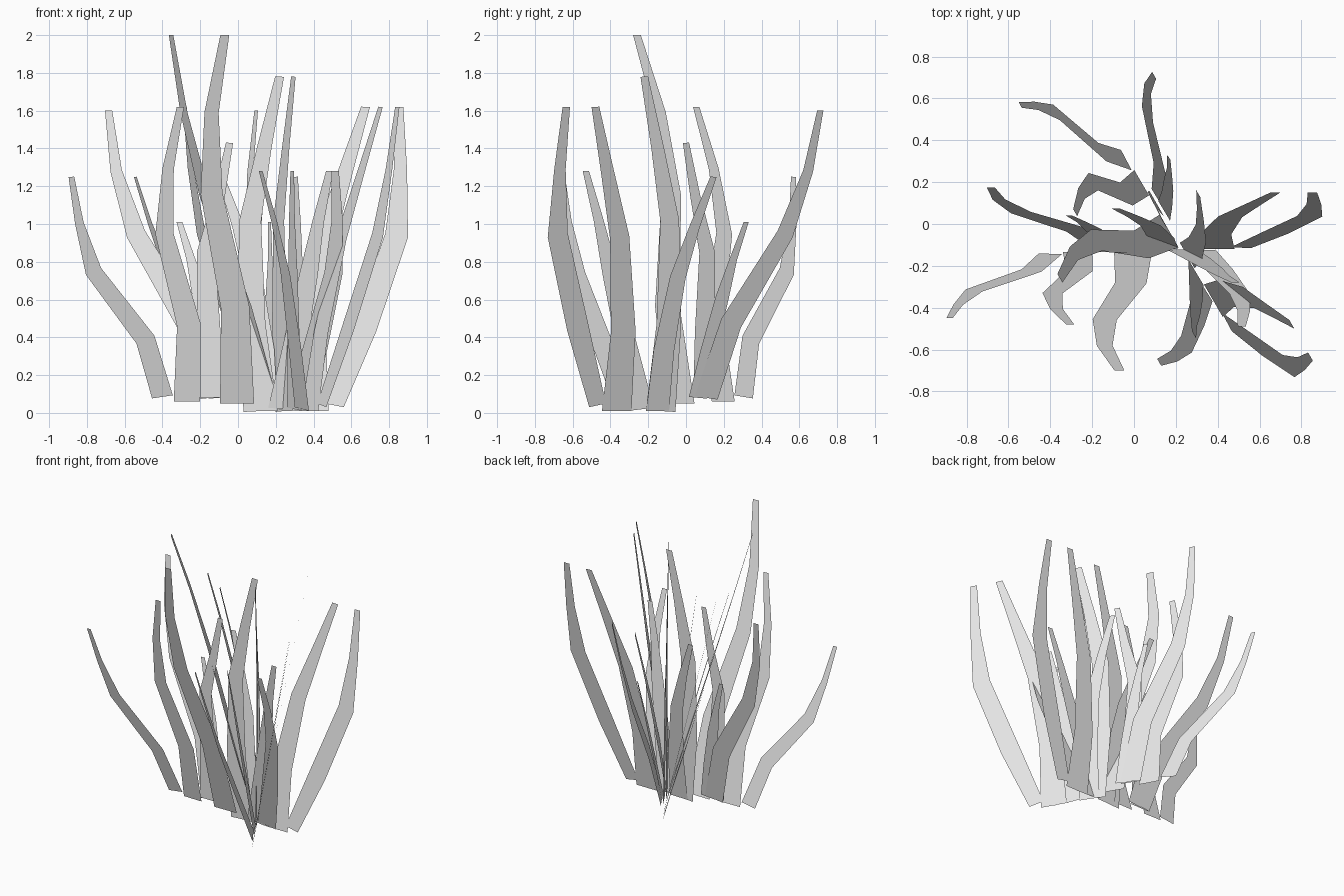
import bpy
import math

if "Cube" in bpy.data.objects:
    bpy.data.objects.remove(bpy.data.objects["Cube"])

# Single flat colour for the whole tuft
grey = bpy.data.materials.new("pale_grey")
grey.diffuse_color = (0.8, 0.8, 0.8, 1)
grey.use_nodes = True
grey.node_tree.nodes["Principled BSDF"].inputs["Base Color"].default_value = grey.diffuse_color

RINGS = (0, .26, .57, .79, 1)            # ring heights as fractions of blade length
TILT = (.5, .8, .8, .8, .15)             # how far each ring turns square to the bend
WIDE = (.18, .15, .115, .075, .047)      # taper of broad blades
MID = (.14, .125, .095, .06, .038)       # taper of medium blades
SLIM = (.11, .095, .08, .045, .03)       # taper of slender blades
OUTER = (.10, .125, .12, .07, .045)      # blade with a narrow foot
BASE_Y = -.12                            # all blades fan out from this line


def blade(name, base_z, top_z, xs, tip_y, widths):
    """Flat tapering ribbon in a tilted plane, plus its copy in the turned second fan."""
    zs = [base_z + (top_z - base_z) * f for f in RINGS]
    verts = []
    for i, (x, z, w) in enumerate(zip(xs, zs, widths)):
        a, b = max(i - 1, 0), min(i + 1, 4)
        slope = -TILT[i] * (xs[b] - xs[a]) / (zs[b] - zs[a])
        for s in (-w / 2, w / 2):
            vz = min(max(z + s * slope, 0), 2)
            y = BASE_Y + (tip_y - BASE_Y) * vz / top_z
            verts.append((x + s, y, vz))
    faces = [(2 * i, 2 * i + 1, 2 * i + 3, 2 * i + 2) for i in range(4)]
    mesh = bpy.data.meshes.new(name)
    mesh.from_pydata(verts, [], faces)
    mesh.materials.append(grey)
    first = bpy.data.objects.new(name, mesh)
    second = bpy.data.objects.new("turned_" + name, mesh)
    second.location = (.287, .03, 0)
    second.rotation_euler.z = math.radians(-60)
    for ob in (first, second):
        bpy.context.collection.objects.link(ob)


# Blades bending forward
blade("left_outer_blade", .085, 1.25, (-.40, -.49, -.765, -.84, -.882), -.45, SLIM)
blade("left_front_blade", .06, 1.62, (-.27, -.26, -.39, -.37, -.305), -.48, MID)
blade("tall_blade", .05, 2.0, (-.005, -.015, -.14, -.14, -.07), -.70, WIDE)
blade("right_short_blade", .02, 1.28, (.32, .41, .505, .525, .515), -.49, MID)
blade("right_leaning_blade", .02, 1.28, (.23, .30, .375, .425, .485), -.28, MID)

# Upright blades
blade("centre_blade", .01, 1.78, (.12, .07, .065, .14, .22), -.12, WIDE)
blade("left_middle_blade", .08, 1.43, (-.15, -.155, -.17, -.10, -.045), -.138, MID)

# Blades bending backward
blade("right_outer_blade", .04, 1.62, (.51, .67, .84, .86, .853), .15, OUTER)
blade("right_back_blade", .01, 1.62, (.39, .39, .46, .57, .675), .15, WIDE)
blade("left_back_blade", .08, 1.60, (-.15, -.26, -.54, -.645, -.685), .175, MID)
blade("left_small_blade", .08, 1.01, (-.10, -.14, -.20, -.25, -.31), .04, SLIM)
blade("middle_back_blade", .01, 1.25, (.14, .13, .08, .0, -.09), .075, MID)
